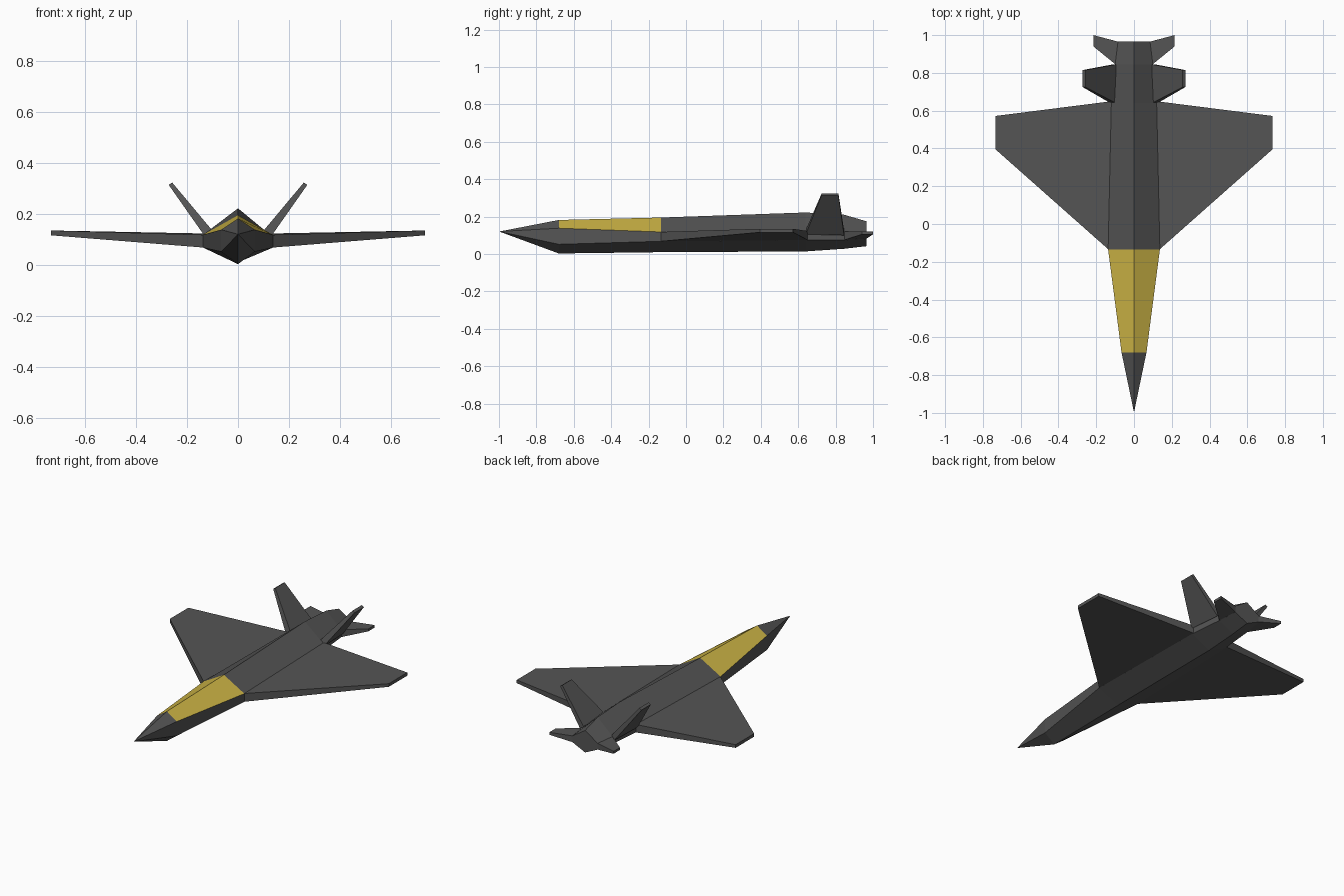
import bpy, bmesh

if "Cube" in bpy.data.objects:
    bpy.data.objects.remove(bpy.data.objects["Cube"])


def material(name, rgb):
    m = bpy.data.materials.new(name)
    m.diffuse_color = (*rgb, 1)
    m.use_nodes = True
    m.node_tree.nodes["Principled BSDF"].inputs["Base Color"].default_value = m.diffuse_color
    return m


GREY = material("dark grey", (0.09, 0.09, 0.09))
YELLOW = material("canopy yellow", (0.61, 0.46, 0.06))


def finish(name, bm, mats, mirror=False):
    bmesh.ops.recalc_face_normals(bm, faces=bm.faces)
    mesh = bpy.data.meshes.new(name)
    bm.to_mesh(mesh)
    bm.free()
    for m in mats:
        mesh.materials.append(m)
    ob = bpy.data.objects.new(name, mesh)
    bpy.context.collection.objects.link(ob)
    if mirror:
        ob.modifiers.new("mirror", "MIRROR").use_axis[0] = True
    return ob


def loft(bm, rings):
    """Join rings of points with quads and cap both ends."""
    loops = [[bm.verts.new(p) for p in r] for r in rings]
    n = len(loops[0])
    for a, b in zip(loops, loops[1:]):
        for i in range(n):
            j = (i + 1) % n
            bm.faces.new((a[i], a[j], b[j], b[i]))
    bm.faces.new(loops[0])
    bm.faces.new(loops[-1])


# Fuselage: six-sided sections (y, half width, top, upper edge, lower edge, bottom)
NOSE_END, CANOPY_END = -0.68, -0.135
sections = [
    (-0.995, 0.0005, 0.121, 0.1205, 0.1195, 0.119),
    (NOSE_END, 0.066, 0.182, 0.138, 0.052, 0.003),
    (CANOPY_END, 0.137, 0.195, 0.118, 0.068, 0.010),
    (0.64, 0.120, 0.222, 0.123, 0.075, 0.014),
    (0.845, 0.100, 0.210, 0.120, 0.075, 0.028),
    (0.965, 0.085, 0.175, 0.120, 0.082, 0.042),
]
bm = bmesh.new()
loft(bm, [[(0, y, t), (w, y, u), (w, y, l), (0, y, b), (-w, y, l), (-w, y, u)]
          for y, w, t, u, l, b in sections])
bmesh.ops.recalc_face_normals(bm, faces=bm.faces)
# Canopy: upward faces between the nose and the wing roots
for f in bm.faces:
    c = f.calc_center_median()
    if NOSE_END < c.y < CANOPY_END and f.normal.z > 0.3:
        f.material_index = 1
finish("fuselage", bm, [GREY, YELLOW])


def panel(name, root, tip):
    """Mirrored tapered slab from a root outline to a tip outline."""
    bm = bmesh.new()
    loft(bm, [root, tip])
    finish(name, bm, [GREY], mirror=True)


# Main wings
panel("wings",
      [(0.135, -0.135, 0.118), (0.118, 0.65, 0.123),
       (0.118, 0.65, 0.075), (0.135, -0.135, 0.068)],
      [(0.733, 0.395, 0.135), (0.733, 0.572, 0.135),
       (0.733, 0.572, 0.116), (0.733, 0.395, 0.116)])

# Canted tail fins
panel("tail_fins",
      [(0.095, 0.64, 0.128), (0.095, 0.845, 0.128),
       (0.112, 0.845, 0.100), (0.125, 0.64, 0.105)],
      [(0.258, 0.725, 0.323), (0.258, 0.815, 0.323),
       (0.272, 0.815, 0.314), (0.272, 0.725, 0.314)])

# Horizontal tailplanes
panel("tailplanes",
      [(0.098, 0.845, 0.120), (0.083, 0.965, 0.120),
       (0.083, 0.965, 0.082), (0.098, 0.845, 0.075)],
      [(0.215, 0.940, 0.120), (0.215, 1.0, 0.120),
       (0.215, 1.0, 0.105), (0.215, 0.940, 0.105)])
